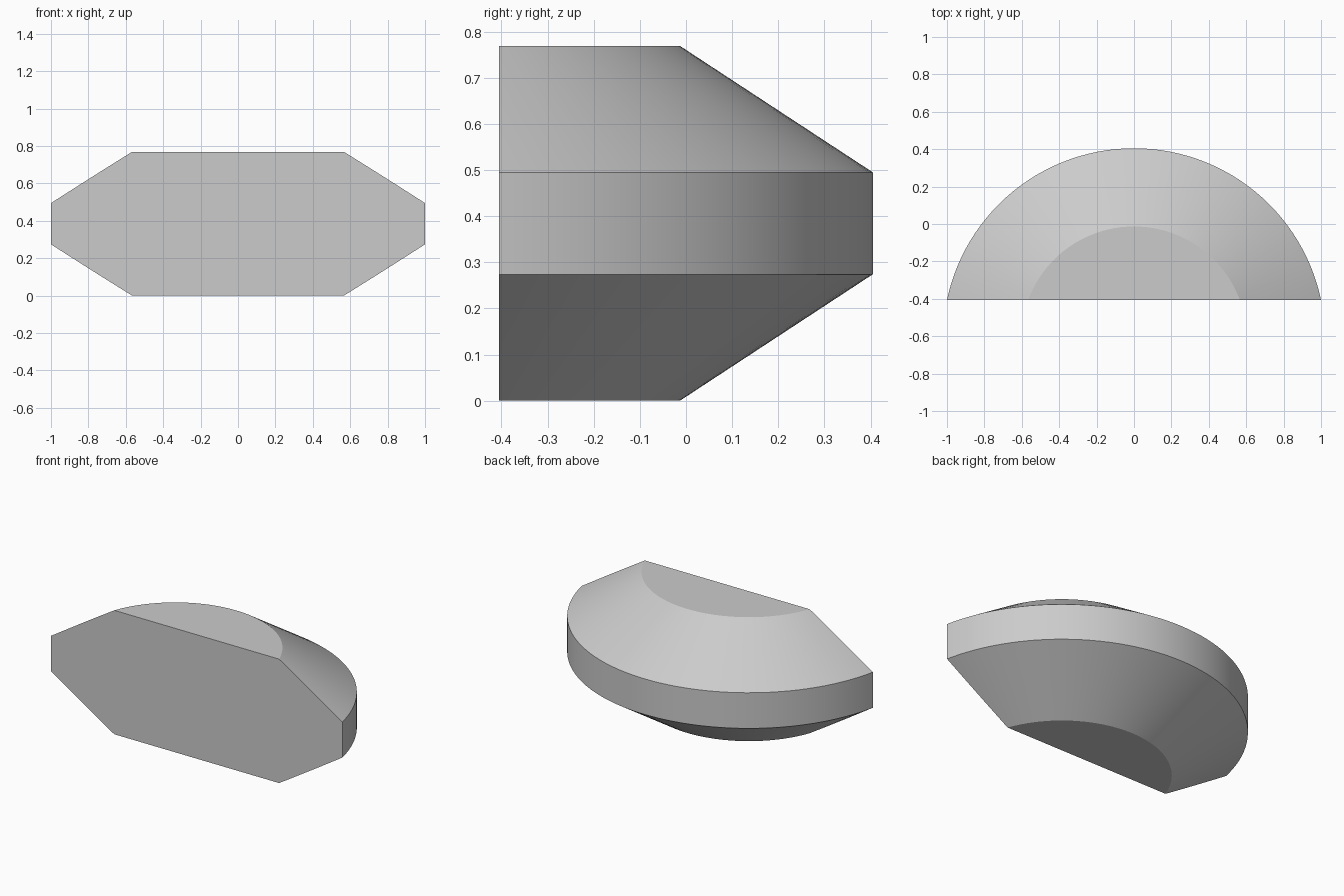
import bpy
import bmesh
import math
from mathutils import Matrix, Vector

cube = bpy.data.objects.get("Cube")
if cube:
    bpy.data.objects.remove(cube, do_unlink=True)

# Plain grey material
grey = bpy.data.materials.new("light_grey")
grey.use_nodes = True
colour = (0.6, 0.6, 0.6, 1)
grey.diffuse_color = colour
grey.node_tree.nodes["Principled BSDF"].inputs["Base Color"].default_value = colour

# Bevelled disc profile (radius, height), spun round an axis behind the front face
FRONT_Y = -0.405
AXIS = Vector((0, -0.617, 0))
PROFILE = [(0, 0), (0.604, 0), (1.022, 0.274), (1.022, 0.495), (0.604, 0.769), (0, 0.769)]

bm = bmesh.new()
verts = [bm.verts.new(AXIS + Vector((r, 0, z))) for r, z in PROFILE]
edges = [bm.edges.new(pair) for pair in zip(verts, verts[1:])]
bmesh.ops.spin(bm, geom=verts + edges, cent=AXIS, axis=(0, 0, 1),
               angle=2 * math.pi, steps=128, use_merge=False)
bmesh.ops.remove_doubles(bm, verts=bm.verts, dist=1e-4)

# Slice the disc flat at the front and cap the cut
cut = bmesh.ops.bisect_plane(bm, geom=bm.verts[:] + bm.edges[:] + bm.faces[:],
                             plane_co=(0, FRONT_Y, 0), plane_no=(0, -1, 0),
                             clear_outer=True)
rim = [e for e in cut["geom_cut"] if isinstance(e, bmesh.types.BMEdge)]
bmesh.ops.contextual_create(bm, geom=rim)

# Merge the coplanar end slices into single caps
bmesh.ops.dissolve_limit(bm, angle_limit=math.radians(0.1),
                         verts=bm.verts[:], edges=bm.edges[:])
bmesh.ops.recalc_face_normals(bm, faces=bm.faces)

mesh = bpy.data.meshes.new("bevelled_half_disc")
bm.to_mesh(mesh)
bm.free()
mesh.materials.append(grey)
body = bpy.data.objects.new("bevelled_half_disc", mesh)
bpy.context.collection.objects.link(body)

# Smooth the curved walls and keep the rims sharp
bpy.ops.object.select_all(action="DESELECT")
body.select_set(True)
bpy.context.view_layer.objects.active = body
bpy.ops.object.shade_smooth_by_angle(angle=math.radians(20))
